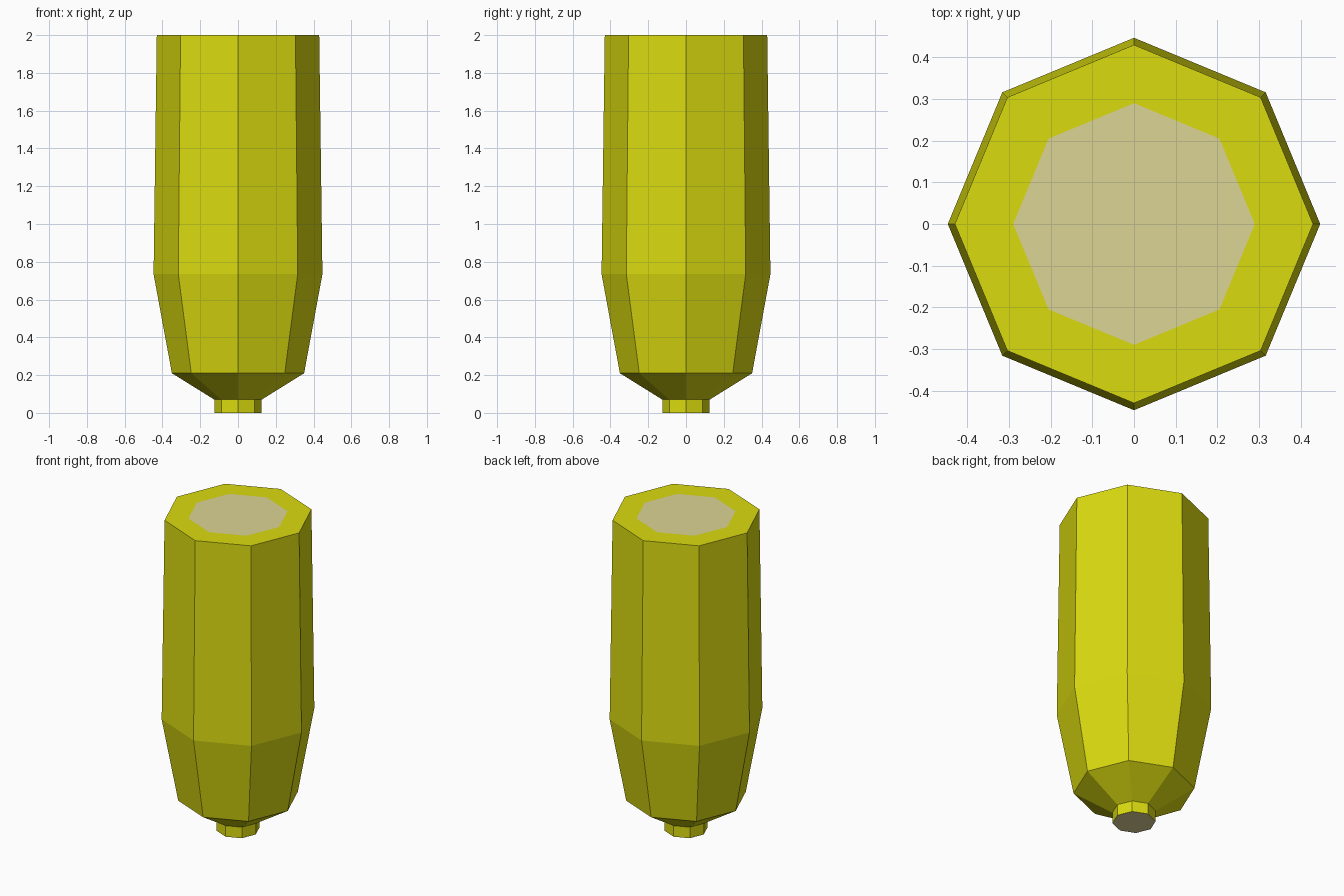
import bpy, bmesh, math

if "Cube" in bpy.data.objects:
    bpy.data.objects.remove(bpy.data.objects["Cube"])


def material(name, rgb):
    m = bpy.data.materials.new(name)
    m.diffuse_color = (*rgb, 1.0)
    m.use_nodes = True
    m.node_tree.nodes["Principled BSDF"].inputs["Base Color"].default_value = m.diffuse_color
    return m


yellow = material("yellow", (0.71, 0.71, 0.005))
beige = material("beige", (0.72, 0.66, 0.30))

SIDES = 8
# (radius, height) from the nozzle up to the flat top; last ring outlines the beige disc
PROFILE = [(0.125, 0.0), (0.125, 0.07), (0.35, 0.21), (0.447, 0.735),
           (0.43, 2.0), (0.29, 2.0)]

bm = bmesh.new()
rings = []
for r, z in PROFILE:
    rings.append([bm.verts.new((r * math.cos(i * math.tau / SIDES),
                                r * math.sin(i * math.tau / SIDES), z))
                  for i in range(SIDES)])

# Yellow walls and top rim
for low, high in zip(rings, rings[1:]):
    for i in range(SIDES):
        j = (i + 1) % SIDES
        bm.faces.new((low[i], low[j], high[j], high[i]))

# Beige end discs
for ring in (rings[0][::-1], rings[-1]):
    bm.faces.new(ring).material_index = 1

mesh = bpy.data.meshes.new("octagonal_body")
bm.to_mesh(mesh)
bm.free()
mesh.materials.append(yellow)
mesh.materials.append(beige)
body = bpy.data.objects.new("octagonal_body", mesh)
bpy.context.collection.objects.link(body)
